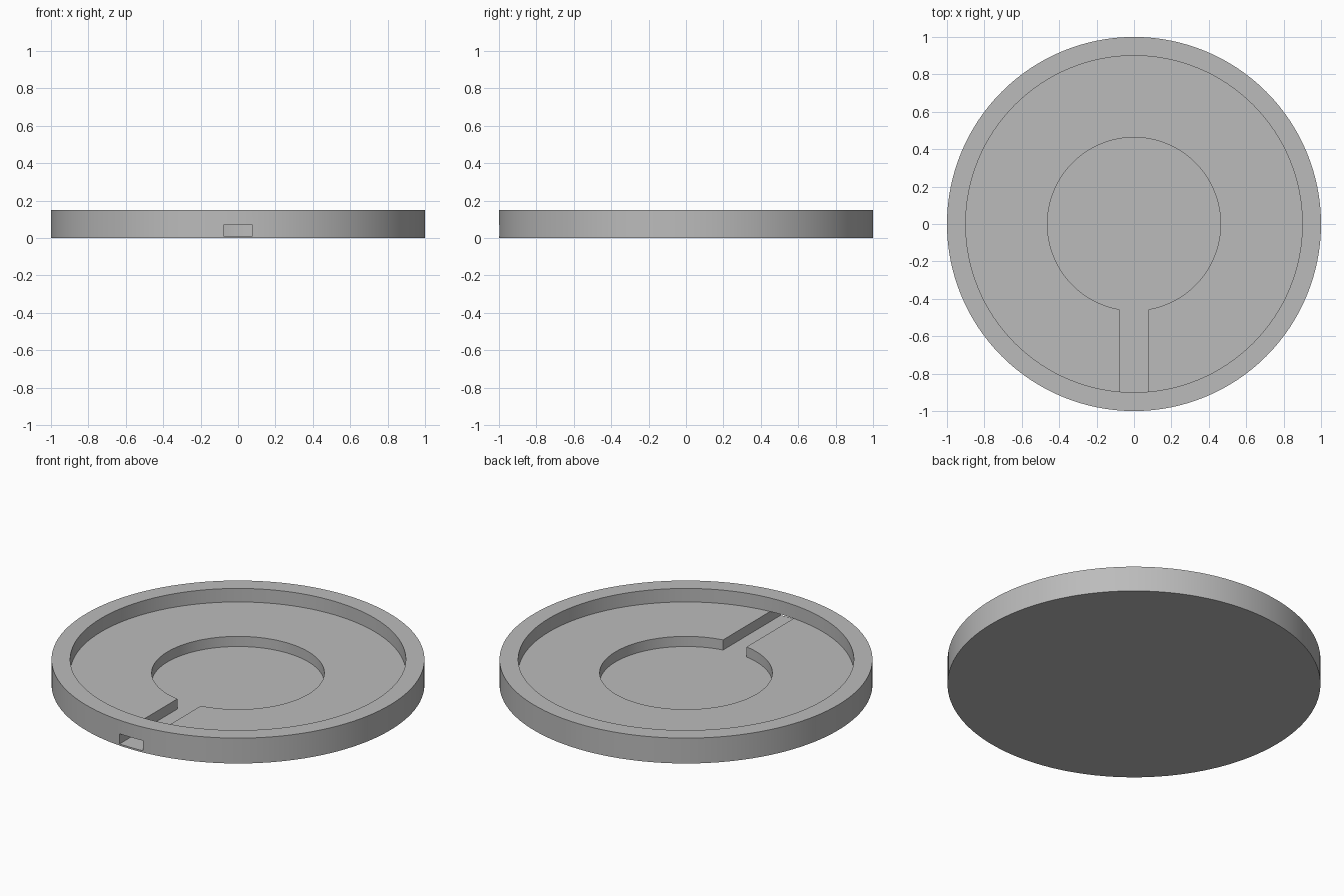
import bpy
import math

cube = bpy.data.objects.get("Cube")
if cube:
    bpy.data.objects.remove(cube, do_unlink=True)

HEIGHT, FLOOR, BASE = 0.15, 0.07, 0.01   # rim top, dish floor, recess floor
SIDES = 128


def cylinder(name, radius, bottom, top):
    bpy.ops.mesh.primitive_cylinder_add(
        vertices=SIDES, radius=radius, depth=top - bottom,
        location=(0, 0, (top + bottom) / 2))
    bpy.context.object.name = name
    return bpy.context.object


def box(name, width, y0, y1, bottom, top):
    bpy.ops.mesh.primitive_cube_add(
        size=1, location=(0, (y0 + y1) / 2, (bottom + top) / 2))
    ob = bpy.context.object
    ob.name = name
    ob.scale = (width, y1 - y0, top - bottom)
    bpy.ops.object.transform_apply(location=False, rotation=False, scale=True)
    return ob


def cut(target, cutter):
    bpy.context.view_layer.objects.active = target
    mod = target.modifiers.new("cut", 'BOOLEAN')
    mod.operation, mod.solver, mod.object = 'DIFFERENCE', 'EXACT', cutter
    bpy.ops.object.modifier_apply(modifier=mod.name)
    bpy.data.objects.remove(cutter, do_unlink=True)


# Round tray with a raised rim
tray = cylinder("round_tray", 1.0, 0, HEIGHT)

# Cable channel running from the recess out through the front rim
cut(tray, box("channel_cutter", 0.154, -1.2, -0.2, BASE, FLOOR))

# Shallow dish, then the central round recess
cut(tray, cylinder("dish_cutter", 0.9, FLOOR, HEIGHT + 0.1))
cut(tray, cylinder("recess_cutter", 0.463, BASE, HEIGHT + 0.1))

# Plain grey finish
grey = bpy.data.materials.new("plain_grey")
grey.use_nodes = True
colour = (0.5, 0.5, 0.5, 1)
grey.diffuse_color = colour
grey.node_tree.nodes["Principled BSDF"].inputs["Base Color"].default_value = colour
tray.data.materials.clear()
tray.data.materials.append(grey)

bpy.ops.object.select_all(action='DESELECT')
tray.select_set(True)
bpy.context.view_layer.objects.active = tray
bpy.ops.object.shade_smooth_by_angle(angle=math.radians(30))
